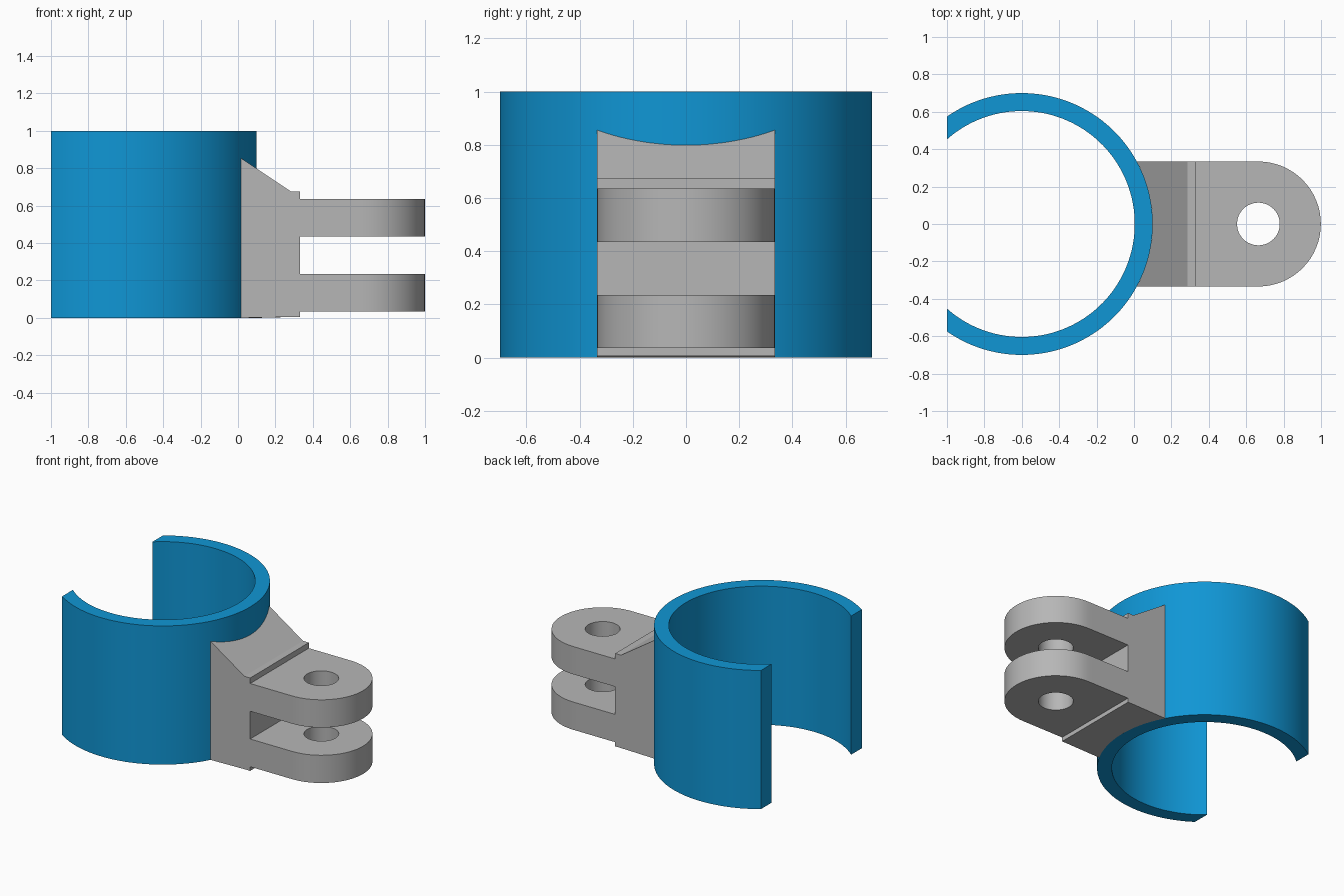
import bpy, bmesh, math

if "Cube" in bpy.data.objects:
    bpy.data.objects.remove(bpy.data.objects["Cube"])

RING_X, RING_R, RING_IN = -0.6, 0.7, 0.604   # clamp ring axis and radii
HALF_W = 0.334                               # half width of bracket
EYE_X, HOLE_R = 0.665, 0.114                 # bolt hole axis and radius
FACE_X = EYE_X - HALF_W                      # front face of the bracket block


def material(name, rgb):
    m = bpy.data.materials.new(name)
    m.diffuse_color = (*rgb, 1)
    m.use_nodes = True
    m.node_tree.nodes["Principled BSDF"].inputs["Base Color"].default_value = m.diffuse_color
    return m


BLUE = material("blue", (0.005, 0.305, 0.665))
GREY = material("grey", (0.47, 0.47, 0.47))


def loft(name, sections, closed, mat):
    """Skin a row of equal cross-sections, capping the ends if open."""
    bm = bmesh.new()
    rows = [[bm.verts.new(p) for p in s] for s in sections]
    n = len(rows[0])
    pairs = list(zip(rows, rows[1:]))
    if closed:
        pairs.append((rows[-1], rows[0]))
    else:
        bm.faces.new(rows[0])
        bm.faces.new(rows[-1])
    for a, b in pairs:
        for i in range(n):
            j = (i + 1) % n
            bm.faces.new((a[i], a[j], b[j], b[i]))
    bmesh.ops.recalc_face_normals(bm, faces=bm.faces)
    me = bpy.data.meshes.new(name)
    bm.to_mesh(me)
    bm.free()
    me.materials.append(mat)
    ob = bpy.data.objects.new(name, me)
    bpy.context.collection.objects.link(ob)
    bpy.ops.object.select_all(action='DESELECT')
    bpy.context.view_layer.objects.active = ob
    ob.select_set(True)
    bpy.ops.object.shade_smooth_by_angle(angle=math.radians(25))
    return ob


def band_section(outer, inner, z0, z1):
    """Upright rectangle between an outer and an inner plan point."""
    return [(*outer, z0), (*outer, z1), (*inner, z1), (*inner, z0)]


# Open clamp ring, cut flat at x = -1
def on_ring(r, t):
    a = t * math.acos(-0.4 / r)
    return RING_X + r * math.cos(a), r * math.sin(a)


N = 96
loft("clamp_ring",
     [band_section(on_ring(RING_R, t), on_ring(RING_IN, t), 0, 1)
      for t in (2 * i / N - 1 for i in range(N + 1))], False, BLUE)


# Bracket block with a sloped top, hollowed at the back to hug the ring
def block_section(y):
    xb = RING_X + math.sqrt(RING_R ** 2 - y * y)
    top = 0.675 + (0.285 - xb) * 0.667
    return [(xb, y, 0), (0.285, y, 0.005), (FACE_X, y, 0.005),
            (FACE_X, y, 0.675), (0.285, y, 0.675), (xb, y, top)]


loft("bracket_block",
     [block_section(HALF_W * (i / 12 - 1)) for i in range(25)], False, GREY)


# Two hinge lugs: square at the block, round at the tip, with a bolt hole
def lug_section(a, z0):
    c, s = math.cos(a), math.sin(a)
    k = HALF_W if c > -1e-6 else HALF_W / max(-c, abs(s))
    return band_section((EYE_X + k * c, k * s),
                        (EYE_X + HOLE_R * c, HOLE_R * s), z0, z0 + 0.2)


for name, z0 in (("lower_lug", 0.035), ("upper_lug", 0.435)):
    loft(name, [lug_section(math.tau * i / 64, z0) for i in range(64)], True, GREY)
